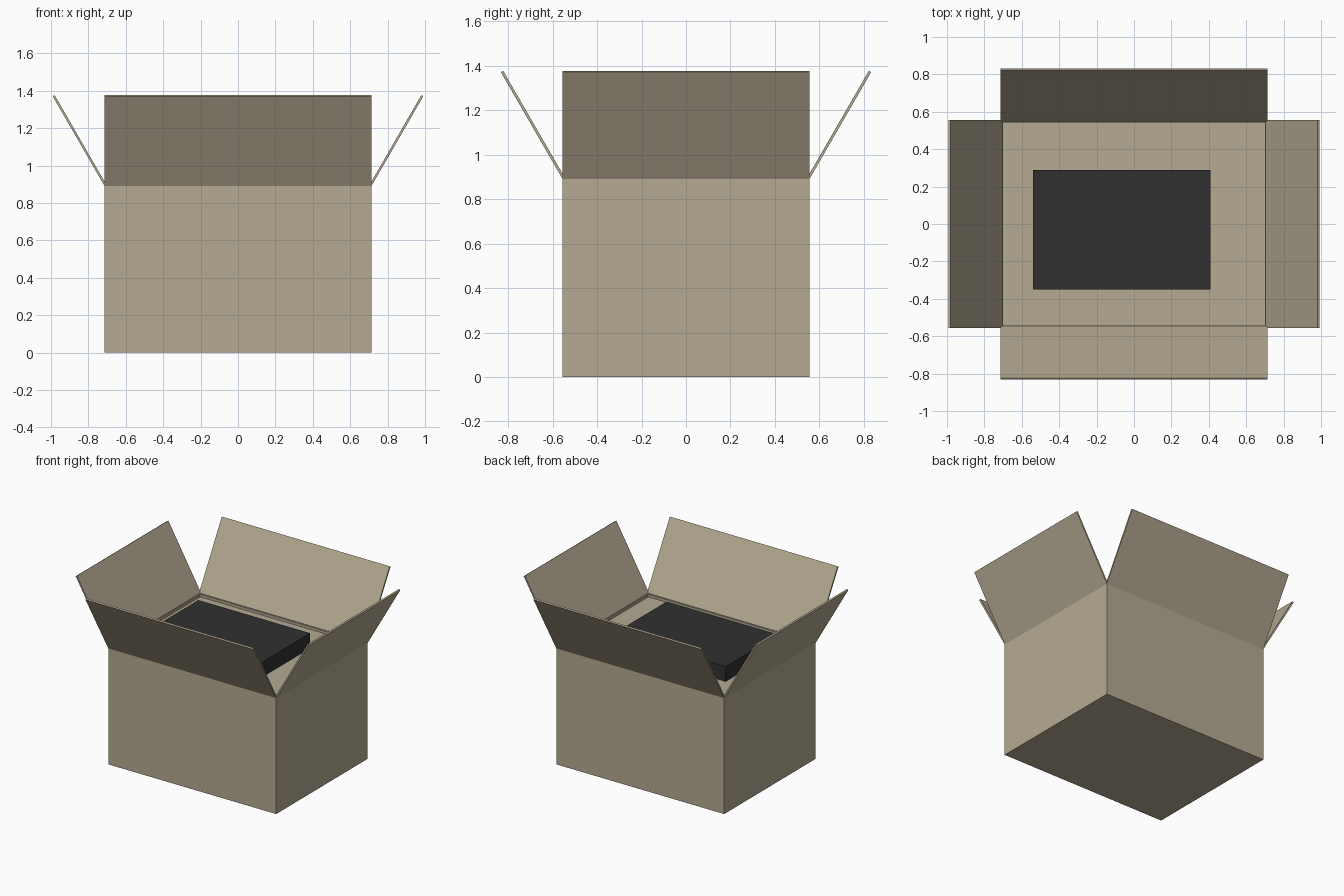
import bpy
from math import radians, sin, cos
from mathutils import Matrix, Vector

if "Cube" in bpy.data.objects:
    bpy.data.objects.remove(bpy.data.objects["Cube"])

W, D, H = 0.713, 0.555, 0.89   # half width, half depth, rim height
T = 0.012                      # cardboard thickness
FLAP = 0.555                   # flap length
TILT = radians(30)


def material(name, rgb):
    m = bpy.data.materials.new(name)
    m.diffuse_color = (*rgb, 1)
    m.use_nodes = True
    m.node_tree.nodes["Principled BSDF"].inputs["Base Color"].default_value = m.diffuse_color
    return m


card = material("cardboard", (0.46, 0.40, 0.29))
dark = material("dark_grey", (0.03, 0.03, 0.03))


def slab(name, lo, hi, mat, matrix=None):
    lo, hi = Vector(lo), Vector(hi)
    bpy.ops.mesh.primitive_cube_add(size=1)
    ob = bpy.context.object
    ob.name = name
    m = Matrix.Translation((lo + hi) / 2) @ Matrix.Diagonal((*(hi - lo), 1))
    ob.data.transform((matrix or Matrix()) @ m)
    ob.data.materials.append(mat)
    return ob


# Carton walls and base
slab("base", (-W, -D, 0), (W, D, T), card)
for name, s in (("front", -1), ("back", 1)):
    y = sorted((s * D, s * (D - T)))
    slab(name + "_wall", (-W, y[0], 0), (W, y[1], H), card)
for name, s in (("left", -1), ("right", 1)):
    x = sorted((s * W, s * (W - T)))
    slab(name + "_wall", (x[0], -D + T, 0), (x[1], D - T, H), card)

# Inner panel just under the rim that carries the dark block
slab("inner_panel", (-W + T, -D + T, 0.858), (W - T, D - T, 0.87), card)
slab("dark_block", (-0.54, -0.35, 0.87), (0.41, 0.29, 0.985), dark)

# Four opened flaps, hinged at the rim and leaning outward
for name, angle, reach, half in (("right", 0, W, D), ("back", 90, D, W),
                                 ("left", 180, W, D), ("front", 270, D, W)):
    hinge = (Matrix.Rotation(radians(angle), 4, 'Z')
             @ Matrix.Translation((reach, 0, H))
             @ Matrix.Rotation(TILT, 4, 'Y'))
    slab(name + "_flap", (-T, -half, 0), (0, half, FLAP), card, hinge)
